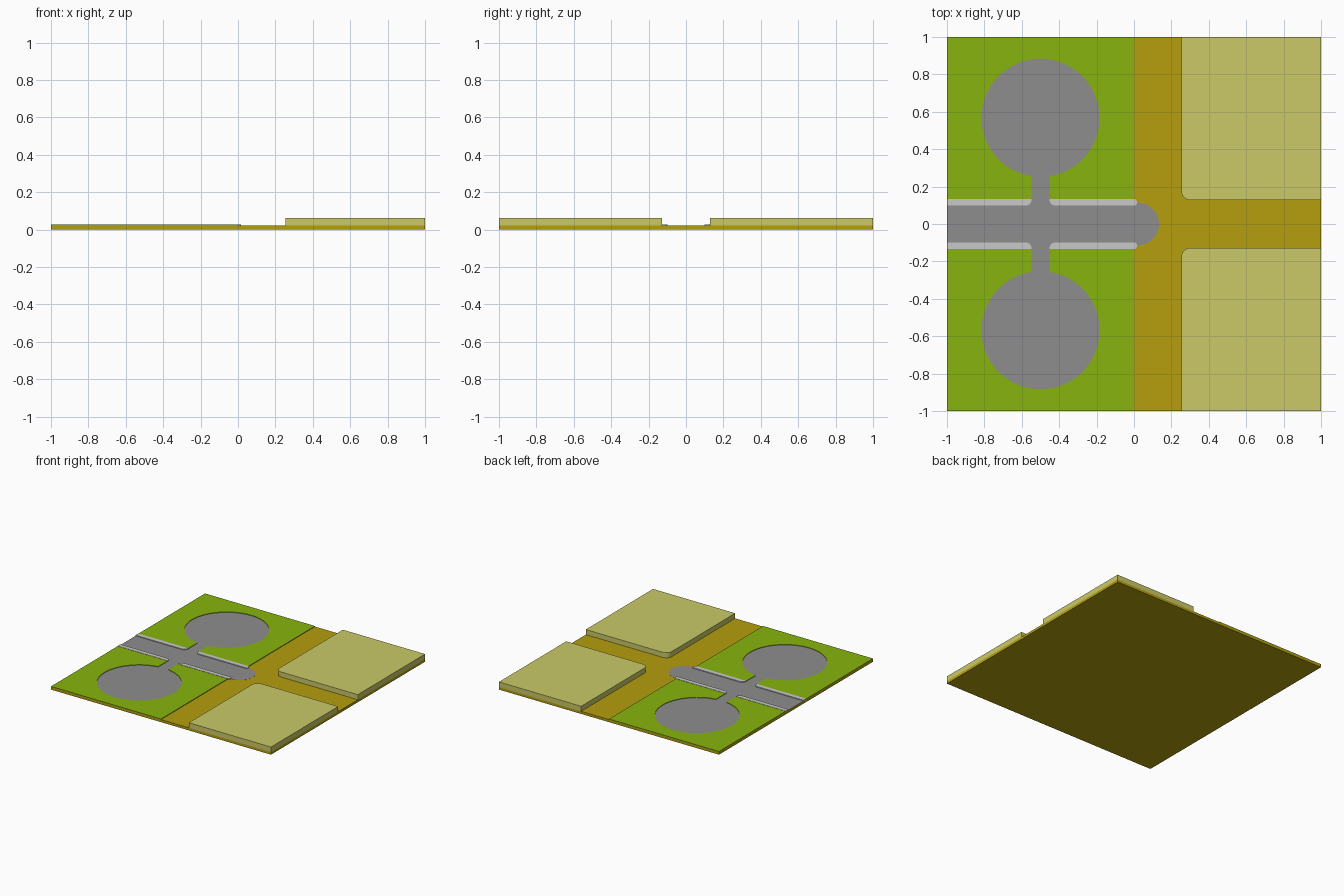
import bpy, bmesh, math
from mathutils import Vector

if "Cube" in bpy.data.objects:
    bpy.data.objects.remove(bpy.data.objects["Cube"], do_unlink=True)


def material(name, srgb):
    col = [((c / 255 + 0.055) / 1.055) ** 2.4 for c in srgb] + [1]
    m = bpy.data.materials.new(name)
    m.use_nodes = True
    m.diffuse_color = col
    m.node_tree.nodes["Principled BSDF"].inputs["Base Color"].default_value = col
    return m


SAND = material("mustard ground", (181, 159, 14))
GRASS = material("grass green", (135, 180, 14))
ROAD = material("road grey", (141, 141, 141))
KERB = material("kerb light grey", (201, 201, 201))
PALE = material("pale yellow", (203, 202, 104))


def prism(name, outline, z0, z1, mat, side=1):
    """Extrude a flat outline from z0 to z1; side = -1 mirrors it across y."""
    bm = bmesh.new()
    face = bm.faces.new([bm.verts.new((x, y * side, z0)) for x, y in outline])
    ext = bmesh.ops.extrude_face_region(bm, geom=[face], use_keep_orig=True)
    top = [g for g in ext["geom"] if isinstance(g, bmesh.types.BMVert)]
    bmesh.ops.translate(bm, verts=top, vec=(0, 0, z1 - z0))
    bmesh.ops.recalc_face_normals(bm, faces=bm.faces)
    mesh = bpy.data.meshes.new(name)
    bm.to_mesh(mesh)
    bm.free()
    mesh.materials.append(mat)
    obj = bpy.data.objects.new(name, mesh)
    bpy.context.collection.objects.link(obj)
    return obj


def arc(cx, cy, r, a0, a1, n):
    angles = [a0 + (a1 - a0) * i / n for i in range(n + 1)]
    return [(cx + r * math.cos(a), cy + r * math.sin(a)) for a in angles]


def rounded_box(x0, x1, y0, y1, radii):
    """Rectangle outline; radii run from (x0, y0) counter-clockwise."""
    pts = [Vector(p) for p in ((x0, y0), (x1, y0), (x1, y1), (x0, y1))]
    out = []
    for i, (p, r) in enumerate(zip(pts, radii)):
        if not r:
            out.append(tuple(p))
            continue
        u = (pts[i - 1] - p).normalized()
        v = (pts[(i + 1) % 4] - p).normalized()
        c = p + r * (u + v)
        for k in range(7):
            t = math.pi / 2 * k / 6
            out.append(tuple(c - r * (v * math.cos(t) + u * math.sin(t))))
    return out


BASE_TOP, EDGE = 0.021, 0.134
CX, CY, R, NECK = -0.5, 0.568, 0.316, 0.047

# Keyhole: narrow side road opening into a round turning area
half = math.asin(NECK / R)
keyhole = ([(CX + NECK, EDGE)]
           + arc(CX, CY, R, half - math.pi / 2, 1.5 * math.pi - half, 48)
           + [(CX - NECK, EDGE)])

# Ground slab
prism("ground_slab", rounded_box(-1, 1, -1, 1, (0, 0, 0, 0)), 0, BASE_TOP, SAND)

# Road with rounded end, both side roads and turning areas
upper = (arc(0.019, 0, 0.115, 0, math.radians(99), 8)
         + [(-0.01, EDGE)] + keyhole + [(-1, EDGE)])
lower = [(x, -y) for x, y in reversed(upper[1:])]
prism("road", upper + lower, BASE_TOP - 0.001, BASE_TOP + 0.001, ROAD)

for side, label in ((1, "back"), (-1, "front")):
    # Lawn cut out around the turning area
    lawn = [(-1, EDGE)] + keyhole[::-1] + [(0, EDGE), (0, 1), (-1, 1)]
    prism("lawn_" + label, lawn, BASE_TOP, 0.026, GRASS, side)

    # Kerbs on each side of the side road
    kerb_a = rounded_box(-1, CX - NECK, 0.098, EDGE, (0, 0.034, 0, 0))
    kerb_b = rounded_box(CX + NECK, 0.016, 0.098, EDGE, (0.034, 0.016, 0.016, 0))
    prism("kerb_outer_" + label, kerb_a, BASE_TOP, 0.028, KERB, side)
    prism("kerb_inner_" + label, kerb_b, BASE_TOP, 0.028, KERB, side)

    # Raised building platform with one rounded corner
    block = rounded_box(0.253, 1, 0.127, 1, (0.05, 0, 0, 0))
    prism("platform_" + label, block, BASE_TOP, 0.063, PALE, side)
